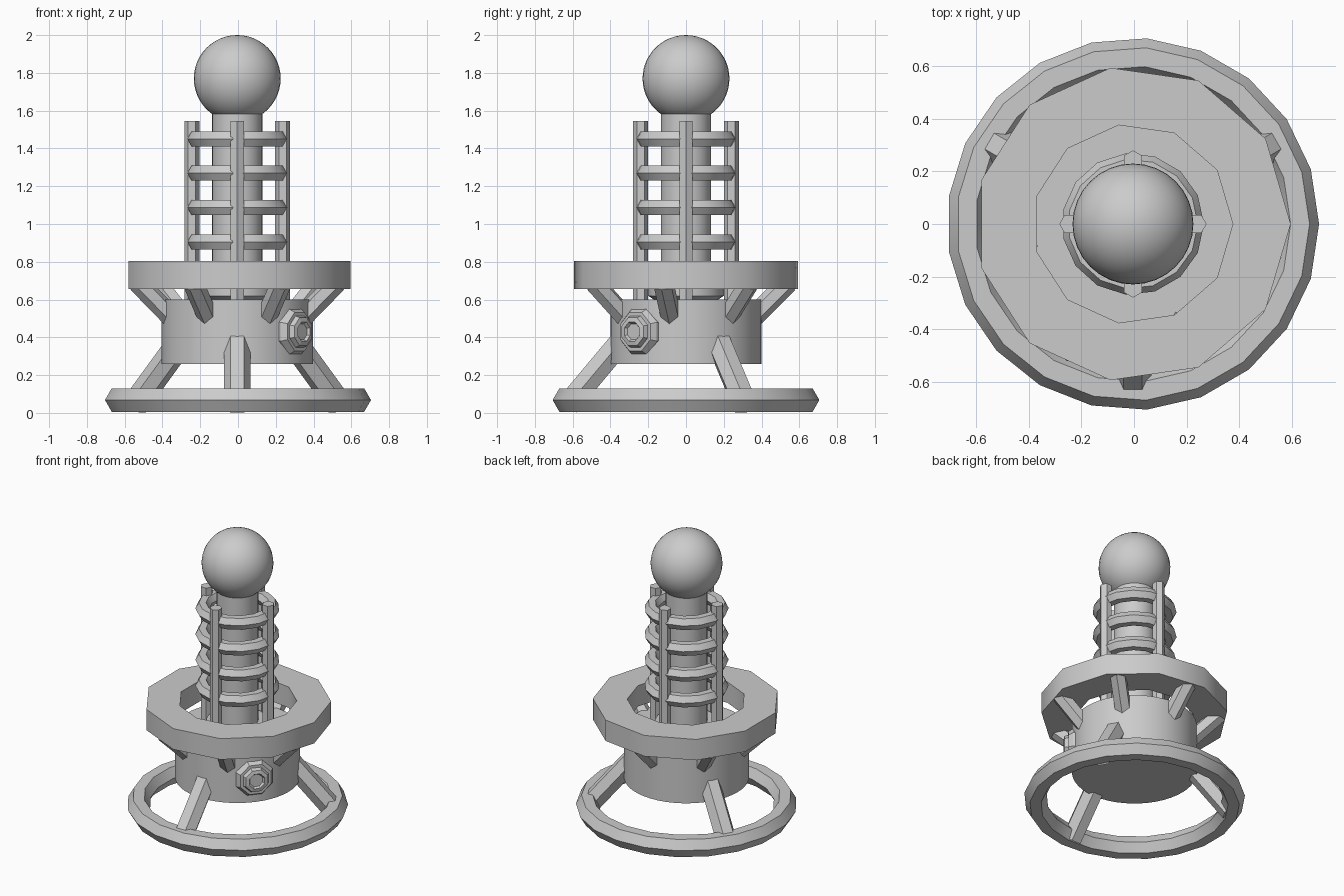
import bpy, bmesh, math
from mathutils import Vector, Matrix

cube = bpy.data.objects.get("Cube")
if cube:
    bpy.data.objects.remove(cube, do_unlink=True)

SHIFT = Vector((-0.004, 0, 0))
grey = bpy.data.materials.new("plain_grey")
grey.use_nodes = True
COLOUR = (0.6, 0.6, 0.6, 1)
grey.diffuse_color = COLOUR
grey.node_tree.nodes["Principled BSDF"].inputs["Base Color"].default_value = COLOUR


def finish(bm, name, smooth=None):
    bmesh.ops.recalc_face_normals(bm, faces=bm.faces)
    bmesh.ops.translate(bm, verts=bm.verts, vec=SHIFT)
    mesh = bpy.data.meshes.new(name)
    bm.to_mesh(mesh)
    bm.free()
    mesh.materials.append(grey)
    obj = bpy.data.objects.new(name, mesh)
    bpy.context.collection.objects.link(obj)
    if smooth:
        bpy.ops.object.select_all(action='DESELECT')
        obj.select_set(True)
        bpy.context.view_layer.objects.active = obj
        bpy.ops.object.shade_smooth_by_angle(angle=math.radians(smooth))
    return obj


def lathe(profile, sides, closed=False, turn=0.0):
    """Revolve (radius, height) points about z; open profiles get caps."""
    bm = bmesh.new()
    rings = []
    for i in range(sides):
        a = math.tau * i / sides + turn
        rings.append([bm.verts.new((r * math.cos(a), r * math.sin(a), z))
                      for r, z in profile])
    n = len(profile)
    for i in range(sides):
        p, q = rings[i], rings[(i + 1) % sides]
        for j in range(n if closed else n - 1):
            k = (j + 1) % n
            bm.faces.new((p[j], q[j], q[k], p[k]))
    if not closed:
        bm.faces.new([r[0] for r in rings])
        bm.faces.new([r[-1] for r in rings])
    return bm


def hex_ring(major, minor, z):
    return [(major + minor * math.cos(math.tau * i / 6),
             z + minor * math.sin(math.tau * i / 6)) for i in range(6)]


def hex_bar(name, start, end, radius, angle, turn=0.0):
    """Six-sided bar between two (radius, height) points, swung about z."""
    spin = Matrix.Rotation(angle, 3, 'Z')
    a, b = Vector((start[0], 0, start[1])), Vector((end[0], 0, end[1]))
    axis = (b - a).normalized()
    side = Vector((0, 1, 0))
    out = side.cross(axis)
    bm = bmesh.new()
    ends = []
    for p in (a, b):
        ring = []
        for i in range(6):
            t = math.tau * i / 6 + turn
            offset = (out * math.cos(t) + side * math.sin(t)) * radius
            ring.append(bm.verts.new(spin @ (p + offset)))
        ends.append(ring)
        bm.faces.new(ring)
    for i in range(6):
        k = (i + 1) % 6
        bm.faces.new((ends[0][i], ends[0][k], ends[1][k], ends[1][i]))
    finish(bm, name)


# Foot ring and its three sloping legs
finish(lathe(hex_ring(0.636, 0.072, 0.068), 21, True), "foot_ring", 35)
for i in range(3):
    hex_bar(f"leg_{i + 1}", (0.627, 0.04), (0.30, 0.43), 0.07,
            math.radians(30 + 120 * i), math.pi / 6)

# Drum body
finish(lathe([(0.4, 0.26), (0.4, 0.6)], 48), "drum", 35)

# Upper collar and the seven struts that carry it
collar = [(0.38, 0.656), (0.6, 0.656), (0.6, 0.803), (0.38, 0.803)]
finish(lathe(collar, 11, True), "collar", 35)
for i in range(7):
    hex_bar(f"strut_{i + 1}", (0.33, 0.48), (0.54, 0.69), 0.055,
            math.pi / 2 + math.tau * i / 7)

# Column with a seat at the bottom and a ball on top
finish(lathe([(0.133, 0.59), (0.133, 1.62)], 32), "column", 35)
finish(lathe([(0.17, 0.6), (0.2, 0.62), (0.2, 0.66)], 32), "column_seat", 35)
bm = bmesh.new()
bmesh.ops.create_uvsphere(bm, u_segments=32, v_segments=24, radius=0.23,
                          matrix=Matrix.Translation((0, 0, 1.77)))
finish(bm, "ball", 35)

# Cage of four rods and four rings
for i in range(4):
    hex_bar(f"cage_rod_{i + 1}", (0.24, 0.59), (0.24, 1.545), 0.04,
            math.tau * i / 4)
    finish(lathe(hex_ring(0.224, 0.046, 0.905 + 0.182 * i), 15, True),
           f"cage_ring_{i + 1}", 35)

# Stepped eight-sided knob on the drum
knob = [(0.13, 0.35), (0.13, 0.395), (0.11, 0.425), (0.09, 0.425),
        (0.08, 0.45), (0.055, 0.455), (0.045, 0.44)]
bm = lathe(knob, 8, turn=math.pi / 8)
aim = (Matrix.Translation((0, 0, 0.43)) @ Matrix.Rotation(math.radians(-39), 4, 'Z')
       @ Matrix.Rotation(math.pi / 2, 4, 'Y'))
bmesh.ops.transform(bm, matrix=aim, verts=bm.verts)
finish(bm, "knob")
